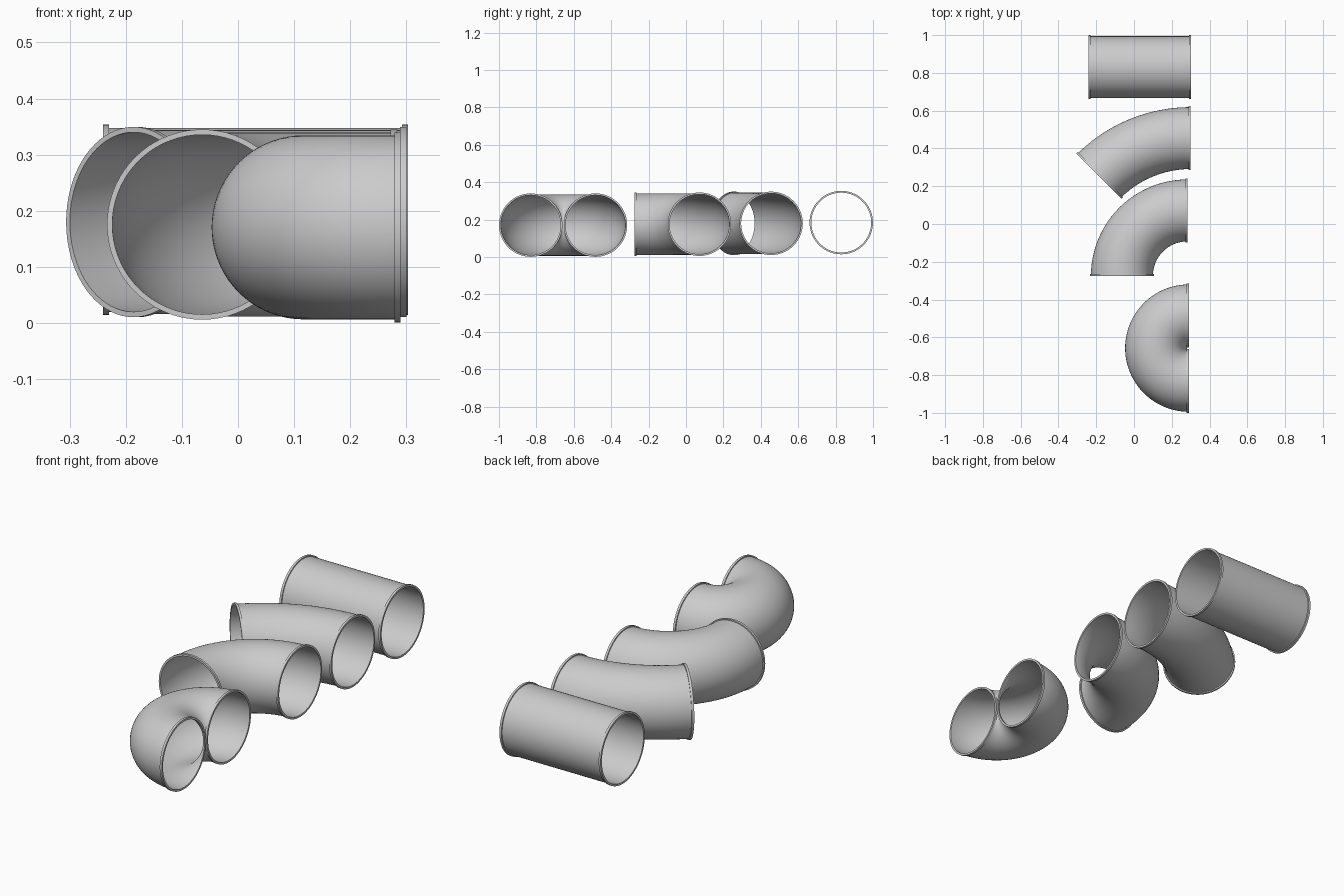
import bpy, bmesh, math
from mathutils import Vector

if "Cube" in bpy.data.objects:
    bpy.data.objects.remove(bpy.data.objects["Cube"])

SEG = 72
R_IN, R_OUT, R_LIP, LIP = 0.160, 0.1640, 0.1695, 0.011


def add_ring(bm, centre, normal, r):
    # circle of vertices spanned by the horizontal normal and the z axis
    up = Vector((0, 0, 1))
    return [bm.verts.new(centre + r * (math.cos(t) * normal + math.sin(t) * up))
            for t in (2 * math.pi * i / SEG for i in range(SEG))]


def skin(bm, rings):
    # closed shell through a cyclic list of rings
    for a, b in zip(rings, rings[1:] + rings[:1]):
        for i in range(SEG):
            j = (i + 1) % SEG
            bm.faces.new((a[i], a[j], b[j], b[i]))


def pipe(name, x, y, z, angle=0, bend=0, length=0):
    def frame(t):
        # centre, side normal and travel direction at fraction t
        if not angle:
            return Vector((x - length * t, y, z)), Vector((0, 1, 0)), Vector((-1, 0, 0))
        a = math.radians(angle) * t
        n = Vector((-math.sin(a), math.cos(a), 0))
        d = Vector((-math.cos(a), -math.sin(a), 0))
        return Vector((x, y - bend, z)) + bend * n, n, d

    bm = bmesh.new()
    # thin-walled tube
    steps = max(1, round(angle / 3.75))
    frames = [frame(i / steps) for i in range(steps + 1)]
    skin(bm, [add_ring(bm, c, n, R_OUT) for c, n, d in frames] +
             [add_ring(bm, c, n, R_IN) for c, n, d in reversed(frames)])
    # raised lip at each end
    for t, sign in ((0, 1), (1, -1)):
        c, n, d = frame(t)
        back = c + d * sign * LIP
        skin(bm, [add_ring(bm, p, n, r) for p, r in
                  ((c, R_OUT - 0.001), (c, R_LIP), (back, R_LIP), (back, R_OUT - 0.001))])
    bmesh.ops.recalc_face_normals(bm, faces=bm.faces)
    me = bpy.data.meshes.new(name)
    bm.to_mesh(me)
    bm.free()
    ob = bpy.data.objects.new(name, me)
    bpy.context.collection.objects.link(ob)
    bpy.ops.object.select_all(action='DESELECT')
    ob.select_set(True)
    bpy.context.view_layer.objects.active = ob
    bpy.ops.object.shade_smooth_by_angle(angle=math.radians(35))


# straight run and the three elbows, back to front
pipe("straight_pipe", 0.303, 0.830, 0.184, length=0.544)
pipe("elbow_45", 0.300, 0.455, 0.180, angle=45, bend=0.688)
pipe("elbow_90", 0.283, 0.072, 0.1755, angle=90, bend=0.347)
pipe("return_bend_180", 0.290, -0.657 + 0.173, 0.1705, angle=180, bend=0.173)
